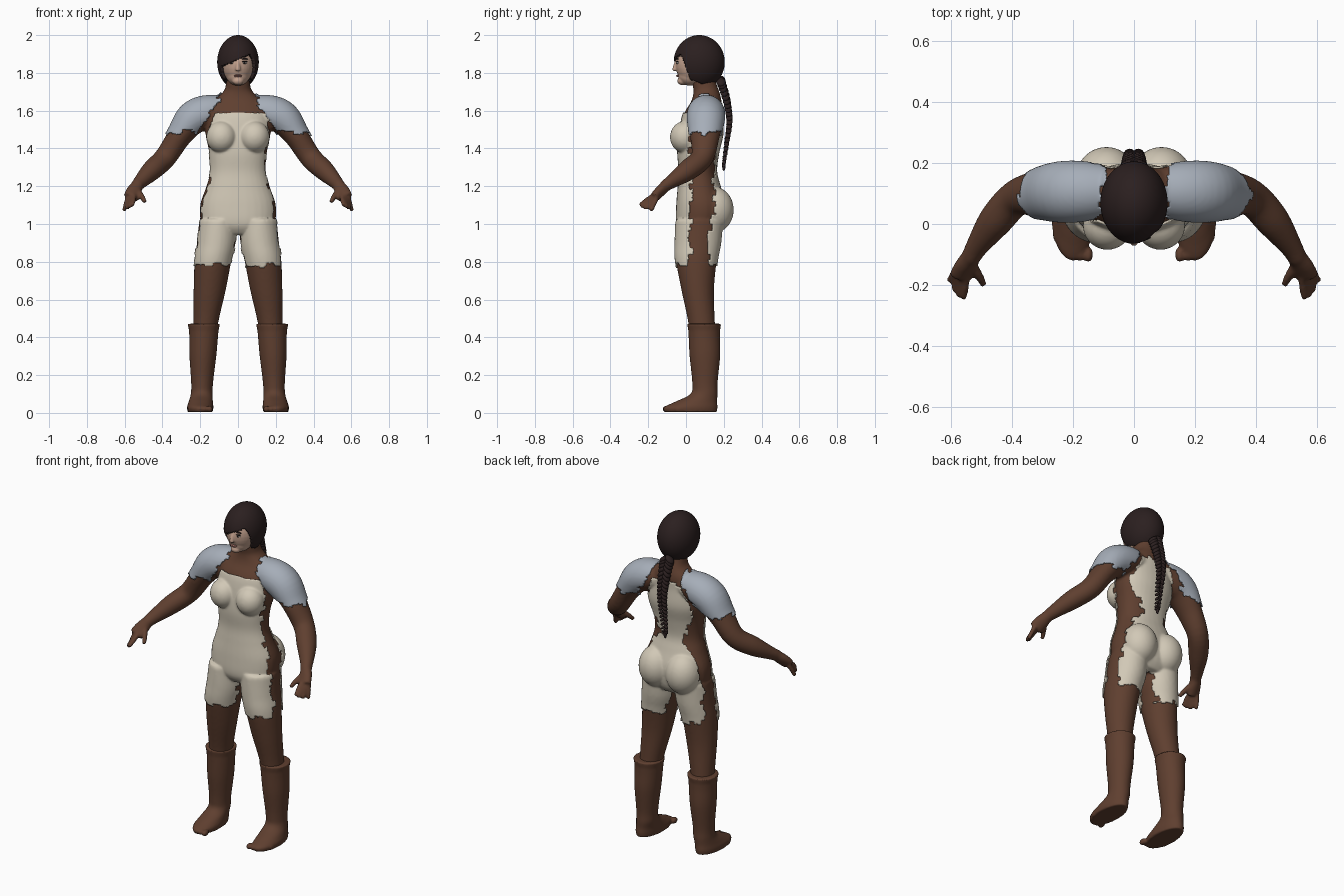
import bpy, bmesh, math
from mathutils import Vector, Matrix, noise

if "Cube" in bpy.data.objects:
    bpy.data.objects.remove(bpy.data.objects["Cube"])


def material(name, rgb):
    m = bpy.data.materials.new(name)
    m.use_nodes = True
    m.diffuse_color = (*rgb, 1)
    bsdf = m.node_tree.nodes["Principled BSDF"]
    bsdf.inputs["Base Color"].default_value = (*rgb, 1)
    bsdf.inputs["Roughness"].default_value = 0.8
    return m


BROWN = material("brown skin", (0.115, 0.05, 0.029))
CREAM = material("cream cloth", (0.64, 0.58, 0.47))
GREY = material("blue grey cloth", (0.38, 0.42, 0.48))
HAIR = material("dark hair", (0.024, 0.014, 0.014))
FACE = material("pale face", (0.55, 0.36, 0.27))
LIPS = material("lips", (0.38, 0.17, 0.14))
WHITE = material("eye white", (0.6, 0.58, 0.55))
DARK = material("eye dark", (0.015, 0.01, 0.01))


def ball(bm, center, size, rot=None, seg=32):
    mat = Matrix.Translation(center) @ (rot or Matrix()) @ Matrix.Diagonal((*size, 1))
    bmesh.ops.create_uvsphere(bm, u_segments=seg, v_segments=seg // 2, radius=1, matrix=mat)


def spline(rows, steps=5):
    """Catmull-Rom interpolation of section rows."""
    rows = [Vector(r) for r in rows]
    out = []
    for i in range(len(rows) - 1):
        a, b, c, d = (rows[max(0, min(len(rows) - 1, i + k))] for k in (-1, 0, 1, 2))
        for s in range(steps):
            t = s / steps
            out.append(b + (c - a) * (t / 2) + (a * 2 - b * 5 + c * 4 - d) * (t * t / 2)
                       + (b * 3 - a - c * 3 + d) * (t ** 3 / 2))
    return out + [rows[-1]]


def loft(bm, rows, flat=False, power=1.0, n=32):
    """Closed tube through rows of x, y, z, radius across, radius in depth."""
    rows = spline(rows)
    rings = []
    for i, r in enumerate(rows):
        p = r.to_3d() if len(r) == 3 else Vector(r[:3])
        nxt, prv = rows[min(i + 1, len(rows) - 1)], rows[max(i - 1, 0)]
        t = Vector((0, 0, 1)) if flat else (Vector(nxt[:3]) - Vector(prv[:3])).normalized()
        u = Vector((0, 1, 0)).cross(t).normalized()
        v = t.cross(u)
        ring = []
        for k in range(n):
            c, s = math.cos(math.tau * k / n), math.sin(math.tau * k / n)
            c, s = (math.copysign(abs(w) ** power, w) for w in (c, s))
            ring.append(bm.verts.new(p + u * (c * r[3]) + v * (s * r[4])))
        rings.append(ring)
    for a, b in zip(rings, rings[1:]):
        for k in range(n):
            bm.faces.new((a[k], a[(k + 1) % n], b[(k + 1) % n], b[k]))
    bm.faces.new(rings[0][::-1])
    bm.faces.new(rings[-1])


def finish(name, bm, mat, voxel=0, smooth=4):
    """Turn a bmesh into an object, fusing overlapping parts when voxel is set."""
    bmesh.ops.recalc_face_normals(bm, faces=bm.faces)
    me = bpy.data.meshes.new(name)
    bm.to_mesh(me)
    bm.free()
    ob = bpy.data.objects.new(name, me)
    bpy.context.collection.objects.link(ob)
    if voxel:
        mod = ob.modifiers.new("fuse", 'REMESH')
        mod.mode, mod.voxel_size = 'VOXEL', voxel
        mod = ob.modifiers.new("soften", 'SMOOTH')
        mod.factor, mod.iterations = 0.5, smooth
        dg = bpy.context.evaluated_depsgraph_get()
        ob.data = bpy.data.meshes.new_from_object(ob.evaluated_get(dg))
        ob.modifiers.clear()
    ob.data.materials.clear()
    ob.data.materials.append(mat)
    ob.data.shade_smooth()
    return ob


def side(rows, s):
    return [(s * r[0], *r[1:]) for r in rows]


# Body: torso and neck
bm = bmesh.new()
loft(bm, [(0, .075, .95, .12, .09), (0, .075, 1.0, .19, .12), (0, .08, 1.1, .2, .125),
          (0, .07, 1.2, .167, .107), (0, .063, 1.28, .147, .095), (0, .065, 1.38, .153, .105),
          (0, .08, 1.48, .172, .112), (0, .088, 1.58, .165, .1), (0, .108, 1.65, .13, .08),
          (0, .108, 1.7, .078, .068), (0, .098, 1.74, .064, .064), (0, .085, 1.81, .058, .06)],
     flat=True, power=.9)
for s in (-1, 1):
    # Chest, hips and legs
    ball(bm, (s * .087, -.005, 1.46), (.074, .073, .078))
    ball(bm, (s * .09, .148, 1.075), (.095, .098, .115))
    loft(bm, side([(.105, .07, 1.02, .1, .12), (.115, .063, .9, .102, .117), (.133, .055, .8, .097, .107),
                   (.15, .062, .65, .085, .086), (.168, .08, .5, .068, .072),
                   (.178, .09, .4, .06, .068)], s), flat=True)
    # Shoulder and arm
    loft(bm, side([(.06, .11, 1.61, .06, .07), (.16, .107, 1.59, .085, .09), (.24, .105, 1.555, .084, .092),
                   (.31, .1, 1.465, .064, .078), (.385, .085, 1.352, .058, .06), (.455, .01, 1.285, .054, .056),
                   (.515, -.075, 1.225, .038, .036), (.537, -.115, 1.2, .032, .03)], s))
    # Hand with fingers and thumb
    loft(bm, side([(.53, -.1, 1.21, .03, .03), (.55, -.135, 1.175, .04, .028), (.567, -.17, 1.14, .042, .024)], s))
    for i in range(4):
        f = i / 3
        base = (.55 + .035 * f, -.175 + .02 * f, 1.15 - .012 * f, .014, .014)
        tip = (.557 + .045 * f, -.238 + .055 * f * f, 1.105 - .03 * f, .012, .012)
        loft(bm, side([base, tip], s), n=12)
        ball(bm, (s * tip[0], tip[1], tip[2]), (.012,) * 3, seg=12)
    loft(bm, side([(.535, -.13, 1.18, .018, .018), (.508, -.17, 1.145, .015, .015),
                   (.492, -.2, 1.115, .012, .012)], s), n=12)
body = finish("body", bm, BROWN, .0085)


# Torn-edge garments lifted from the body surface
def jag(t, k):
    return .016 * noise.cell(Vector((t * 32 + .1, k + .5, .5)))


def in_suit(p):
    ax = abs(p.x)
    if ax > .27 or (p.z > 1.3 and ax > .19) or p.z < .785 + jag(p.x + p.y, 1):
        return False
    front = p.y < .022 + jag(p.z, 2 + (p.x > 0)) and p.z < 1.59
    back_edge = .128 if p.z < 1.05 else .15
    narrow = .19 - .5 * max(0, min(.16, p.z - 1.42)) if p.z > 1.42 else .3
    back = p.y > back_edge + jag(p.z, 5 + (p.x > 0)) and p.z < 1.62 + jag(p.x, 7)
    return front or (back and ax < narrow + jag(p.z, 8))


def in_sleeve(p):
    edge = .105 + .7 * max(0, 1.64 - p.z) + jag(p.y + p.z, 9 + (p.x > 0))
    return p.z > 1.485 + jag(p.x + p.y, 12) and abs(p.x) > edge and p.z < 1.72


def garment(name, rule, mat, lift):
    g = bmesh.new()
    g.from_mesh(body.data)
    g.normal_update()
    for v in g.verts:
        v.co += v.normal * lift
    drop = [f for f in g.faces if not rule(f.calc_center_median())]
    bmesh.ops.delete(g, geom=drop, context='FACES')
    ob = finish(name, g, mat)
    mod = ob.modifiers.new("thickness", 'SOLIDIFY')
    mod.thickness, mod.offset = .006, -1


garment("body_suit", in_suit, CREAM, .007)
garment("sleeves", in_sleeve, GREY, .009)

# Boots with toes and a cuff lip
for s, label in ((-1, "right"), (1, "left")):
    bm = bmesh.new()
    loft(bm, side([(.2, .025, .004, .066, .138), (.2, .025, .03, .07, .142), (.197, .055, .06, .064, .11),
                   (.192, .095, .1, .058, .072), (.19, .1, .16, .058, .067), (.186, .1, .3, .071, .081),
                   (.182, .097, .4, .076, .083), (.181, .096, .462, .08, .085)], s), flat=True)
    loft(bm, side([(.181, .096, .435, .078, .084), (.181, .096, .472, .086, .09)], s), flat=True)
    for i in range(5):
        ball(bm, (s * (.15 + .026 * i), -.1 + .009 * i * i * .45, .02), (.016 - .001 * i, .026, .018), seg=16)
    finish(label + "_boot", bm, BROWN, .007, 2)

# Face
bm = bmesh.new()
ball(bm, (0, .04, 1.845), (.085, .095, .11))
ball(bm, (0, .022, 1.787), (.062, .064, .055))
ball(bm, (0, -.02, 1.757), (.03, .026, .022))
loft(bm, [(0, -.046, 1.868, .008, .01), (0, -.057, 1.835, .011, .012), (0, -.06, 1.815, .015, .012)], flat=True)
ball(bm, (0, -.062, 1.818), (.011, .01, .009))
finish("face", bm, FACE, .005, 3)

for name, mat, parts in (
        ("lips", LIPS, [((0, -.043, 1.787), (.023, .009, .004)), ((0, -.042, 1.781), (.019, .009, .004))]),
        ("eyes", WHITE, [((s * .034, -.044, 1.853), (.014, .007, .006)) for s in (-1, 1)]),
        ("irises", DARK, [((s * .034, -.049, 1.853), (.006, .004, .006)) for s in (-1, 1)]),
        ("eyelashes", DARK, [((s * .034, -.046, 1.86), (.017, .007, .0025)) for s in (-1, 1)]),
        ("eyebrows", HAIR, [((s * .036, -.045, 1.874), (.019, .006, .004)) for s in (-1, 1)])):
    bm = bmesh.new()
    for center, size in parts:
        ball(bm, center, size, seg=16)
    finish(name, bm, mat)

# Hair cap with a swept fringe, plus the mass behind the neck
bm = bmesh.new()
ball(bm, (0, .07, 1.857), (.11, .135, .143), seg=128)
cut = []
for f in bm.faces:
    p = f.calc_center_median()
    open_face = p.y < .03 - .35 * (p.z - 1.74) and p.z < 1.872 + .42 * p.x
    if open_face or p.z < 1.735 + .4 * max(0, .1 - p.y):
        cut.append(f)
bmesh.ops.delete(bm, geom=cut, context='FACES')
hair = finish("hair", bm, HAIR)
mod = hair.modifiers.new("thickness", 'SOLIDIFY')
mod.thickness, mod.offset = .02, -1
bm = bmesh.new()
ball(bm, (0, .11, 1.83), (.088, .085, .1))
finish("hair_back", bm, HAIR)

# Braid of alternating tilted strands
bm = bmesh.new()
path = spline([(.185, 1.76), (.215, 1.66), (.23, 1.55), (.215, 1.43), (.2, 1.32)], 5)
for i, (y, z) in enumerate(path):
    w = 1 - .6 * i / (len(path) - 1)
    for s in (-1, 1):
        rot = Matrix.Rotation(s * .75, 4, 'Y')
        ball(bm, (s * .02 * w, y, z - (.009 if s > 0 else 0)), (.032 * w, .024 * w, .016 * w), rot, 16)
ball(bm, (0, path[-1][0], path[-1][1] - .01), (.01, .009, .03), seg=12)
finish("braid", bm, HAIR)
